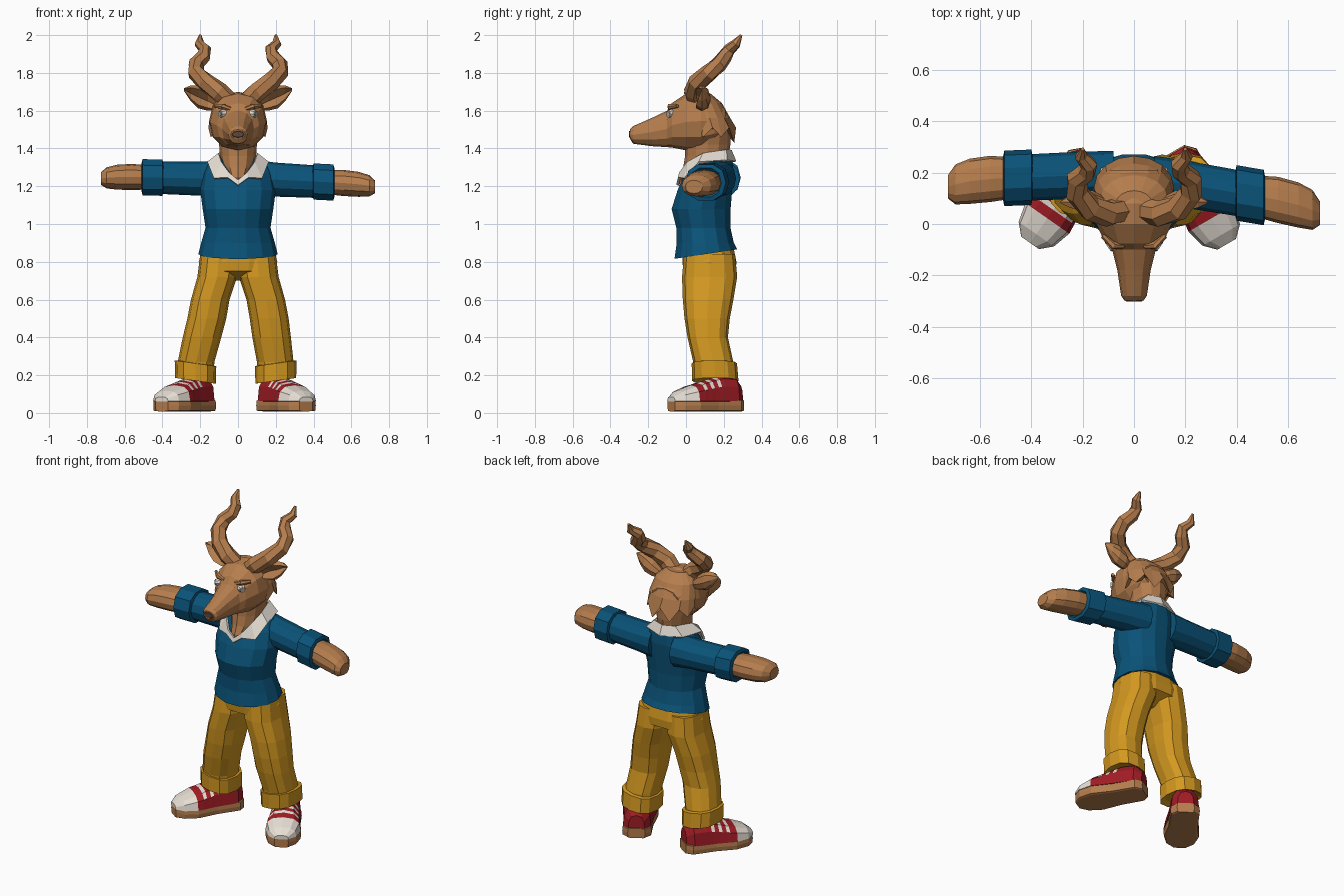
import bpy, bmesh, math
from mathutils import Vector

cube = bpy.data.objects.get("Cube")
if cube:
    bpy.data.objects.remove(cube, do_unlink=True)


def material(name, *rgb):
    """Flat material from display colour values."""
    linear = [((c / 255 + .055) / 1.055) ** 2.4 for c in rgb] + [1]
    mat = bpy.data.materials.new(name)
    mat.use_nodes = True
    mat.diffuse_color = linear
    shader = mat.node_tree.nodes["Principled BSDF"]
    shader.inputs["Base Color"].default_value = linear
    shader.inputs["Roughness"].default_value = .9
    return mat


fur = material("tan_fur", 181, 125, 77)
blue = material("sweater_blue", 10, 83, 121)
mustard = material("trouser_mustard", 211, 152, 32)
red = material("shoe_red", 160, 28, 36)
white = material("off_white", 230, 222, 212)
dark = material("nose_brown", 92, 72, 58)
grey = material("eye_grey", 165, 160, 152)


def finish(name, bm, *mats):
    bmesh.ops.recalc_face_normals(bm, faces=bm.faces)
    mesh = bpy.data.meshes.new(name)
    bm.to_mesh(mesh)
    bm.free()
    for mat in mats:
        mesh.materials.append(mat)
    ob = bpy.data.objects.new(name, mesh)
    bpy.context.scene.collection.objects.link(ob)
    return ob


def skin(name, rings, *mats):
    """Join rings of points into a closed flat-faced surface."""
    bm = bmesh.new()
    rows = [[bm.verts.new(p) for p in ring] for ring in rings]
    n = len(rows[0])
    for low, high in zip(rows, rows[1:]):
        for i in range(n):
            j = (i + 1) % n
            bm.faces.new((low[i], low[j], high[j], high[i]))
    bm.faces.new(rows[0])
    bm.faces.new(rows[-1])
    return finish(name, bm, *mats)


def loft(name, axis, sections, *mats, n=12, power=1, tilt=0):
    """Sections are (position, centre a, centre b, radius a, radius b)."""
    rings = []
    for t, ca, cb, ra, rb in sections:
        ring = []
        for i in range(n):
            angle = math.tau * i / n
            c, s = math.cos(angle), math.sin(angle)
            a = ca + ra * math.copysign(abs(c) ** power, c)
            b = cb + rb * math.copysign(abs(s) ** power, s)
            if axis == "x":
                ring.append((t, a, b))
            elif axis == "y":
                ring.append((a, t, b))
            else:
                ring.append((a, b, t + tilt * (a - ca)))
        rings.append(ring)
    return skin(name, rings, *mats)


def tube(name, path, radii, mat, n=7):
    """Tapered tube along a path."""
    points = [Vector(p) for p in path]
    rings = []
    for k, (p, r) in enumerate(zip(points, radii)):
        along = points[min(k + 1, len(points) - 1)] - points[max(k - 1, 0)]
        turn = Vector((0, 0, 1)).rotation_difference(along)
        angles = [math.tau * i / n for i in range(n)]
        rings.append([p + turn @ Vector((r * math.cos(a), r * math.sin(a), 0)) for a in angles])
    return skin(name, rings, mat)


# Sweater body, with a hem that rises toward the back
sweater = loft("sweater", "z", [
    (.84, 0, .102, .19, .15), (.84, 0, .105, .21, .17), (.9, 0, .102, .195, .155),
    (.98, 0, .092, .172, .147), (1.08, 0, .08, .187, .16), (1.18, 0, .10, .20, .148),
    (1.27, 0, .125, .185, .13), (1.33, 0, .14, .15, .11), (1.36, 0, .15, .1, .085)], blue, n=14)
for v in sweater.data.vertices:
    if v.co.z < .86:
        v.co.z += .15 * (v.co.y - .1)

# Neck with a pointed chest
loft("neck", "z", [
    (1.2, 0, .04, .015, .076), (1.25, 0, .06, .06, .094), (1.3, 0, .09, .085, .105),
    (1.36, 0, .11, .095, .115), (1.42, 0, .115, .1, .12), (1.5, 0, .125, .12, .11)], fur)

# Shirt collar: a mirrored strip with pointed lapels
inner = [(0, -.037, 1.232), (.045, -.03, 1.27), (.085, .01, 1.325), (.1, .09, 1.37),
         (.07, .21, 1.39), (0, .235, 1.39)]
outer = [(0, -.045, 1.205), (.055, -.036, 1.245), (.125, -.005, 1.24), (.158, .07, 1.325),
         (.125, .215, 1.335), (0, .26, 1.33)]
bm = bmesh.new()
tops = [bm.verts.new(p) for p in inner]
ends = [bm.verts.new(p) for p in outer]
for i in range(len(tops) - 1):
    bm.faces.new((tops[i], ends[i], ends[i + 1], tops[i + 1]))
collar = finish("shirt_collar", bm, white)
collar.modifiers.new("mirror", "MIRROR")
thick = collar.modifiers.new("thickness", "SOLIDIFY")
thick.thickness = .014
thick.offset = 0

# Head from nose to nape: (position, bottom, top, half width)
profile = [
    (-.297, 1.452, 1.5, .038), (-.28, 1.425, 1.518, .05), (-.18, 1.412, 1.562, .065),
    (-.1, 1.407, 1.6, .085), (-.075, 1.405, 1.64, .112), (0, 1.39, 1.69, .147),
    (.08, 1.39, 1.7, .153), (.15, 1.42, 1.67, .14), (.21, 1.46, 1.61, .1)]
loft("head", "y", [(y, 0, (lo + hi) / 2, w, (hi - lo) / 2) for y, lo, hi, w in profile],
     fur, power=.9)
loft("nose", "y", [(-.302, 0, 1.475, .03, .016), (-.293, 0, 1.475, .037, .021)], dark, n=8)

# Shaggy hair at the back, with a zigzag lower edge that is longest at the nape
hair = loft("hair", "z", [
    (1.69, 0, .08, .07, .05), (1.64, 0, .1, .13, .09), (1.56, 0, .125, .15, .11),
    (1.51, 0, .14, .157, .125), (1.5, 0, .13, .12, .09)], fur, n=16)
for i, v in enumerate(hair.data.vertices):
    if i // 16 == 3 and i % 2:
        v.co.z -= .08 if v.co.y > .2 else .05

for side, s in (("left", 1), ("right", -1)):
    left = s > 0

    # Spiral horn
    horn = [(.045, .055, 1.65), (.1, .04, 1.7), (.17, .06, 1.75), (.222, .12, 1.8),
            (.222, .175, 1.845), (.185, .205, 1.885), (.175, .23, 1.925), (.205, .265, 1.955),
            (.2, .292, 2)]
    tube(side + "_horn", [(s * x, y, z) for x, y, z in horn],
         (.05, .052, .05, .046, .043, .039, .033, .026, .007), fur)

    # Leaf-shaped ear with a hollow front
    ear = loft(side + "_ear", "x", [
        (s * .11, .08, 1.625, .025, .025), (s * .16, .085, 1.65, .045, .05),
        (s * .21, .085, 1.672, .045, .06), (s * .25, .085, 1.692, .03, .042),
        (s * .287, .085, 1.712, .004, .006)], fur, n=8)
    for i, v in enumerate(ear.data.vertices):
        if i % 8 == 4 and 0 < i // 8 < 4:
            v.co.y += .055

    # Eye and brow
    tube(side + "_eye", [(s * .072, -.07, 1.583), (s * .095, -.094, 1.583)], (.028, .017), white, n=8)
    tube(side + "_iris", [(s * .084, -.087, 1.583), (s * .097, -.0965, 1.583)], (.016, .013), grey, n=6)
    tube(side + "_brow", [(s * .04, -.085, 1.61), (s * .08, -.085, 1.622), (s * .122, -.045, 1.625)],
         (.01, .016, .01), fur, n=6)

    # Arm: each side has its own small sweep
    def along_arm(d, ry, rz, shift=0):
        reach = d - .2
        y = .155 - .17 * reach if left else .19 - .04 * reach
        z = 1.235 - .05 * reach if left else 1.24 + .025 * reach
        return (s * d, y + shift, z - abs(shift) / 2, ry, rz)

    loft(side + "_sleeve", "x", [
        along_arm(.08, .09, .1), along_arm(.2, .092, .09), along_arm(.42, .09, .086)], blue)
    loft(side + "_sleeve_cuff", "x", [
        along_arm(.395, .085, .08), along_arm(.4, .108, .1), along_arm(.505, .108, .1),
        along_arm(.51, .085, .08), along_arm(.49, .07, .06)], blue, n=10, power=.85)
    loft(side + "_hand", "x", [
        along_arm(.47, .08, .064), along_arm(.56, .09, .069), along_arm(.64, .088, .066, -.006),
        along_arm(.695, .078, .056, -.016), along_arm(.724, .046, .035, -.024)], fur, power=.9)

    # Trouser leg and turned-up cuff
    lean = 0 if left else .025
    loft(side + "_trouser_leg", "z", [
        (.2, s * (.2 + lean), .147, .095, .105), (.27, s * (.197 + lean), .144, .097, .106),
        (.4, s * (.178 + lean / 2), .115, .102, .107), (.5, s * .165, .112, .103, .12),
        (.6, s * .147, .117, .102, .134), (.72, s * .11, .125, .105, .146),
        (.84, s * .1, .125, .1, .135)], mustard, power=.8)
    loft(side + "_trouser_cuff", "z", [
        (.185, s * (.2 + lean), .155, .08, .09), (.17, s * (.2 + lean), .155, .108, .123),
        (.262, s * (.2 + lean), .15, .11, .12), (.268, s * (.2 + lean), .15, .08, .09)],
        mustard, power=.8, tilt=s * .14)

    # Shoe, built with the toe toward the front and then turned out
    sole = loft(side + "_sole", "y", [
        (y, 0, .039, w, .031) for y, w in
        ((.095, .05), (.06, .085), (-.08, .087), (-.2, .104), (-.28, .083), (-.32, .04))],
        fur, power=.25)
    upper = loft(side + "_shoe", "y", [
        (y, 0, .062, w, top - .062) for y, w, top in
        ((.09, .048, .15), (.05, .082, .19), (-.03, .086, .195), (-.055, .087, .19),
         (-.075, .088, .185), (-.1, .09, .178), (-.12, .093, .172), (-.145, .096, .165),
         (-.165, .1, .158), (-.205, .104, .147), (-.28, .084, .118), (-.322, .042, .085))],
        red, white, power=.75)
    for v in upper.data.vertices:
        v.co.z = max(v.co.z, .06)
    for face in upper.data.polygons:
        c = face.center
        toe = c.y < -.2
        lace = c.z > .13 and any(abs(c.y - at) < .008 for at in (-.065, -.11, -.155))
        face.material_index = int(toe or lace)
    for part in (sole, upper):
        part.location = (.2, .2, 0) if left else (-.22, .19, 0)
        part.rotation_euler.z = math.radians(30 if left else -35)

# Hips joining both legs
loft("trouser_hips", "z", [
    (.7, 0, .125, .03, .04), (.75, 0, .125, .2, .142), (.8, 0, .124, .208, .146),
    (.87, 0, .118, .185, .138)], mustard, n=14, power=.85)
